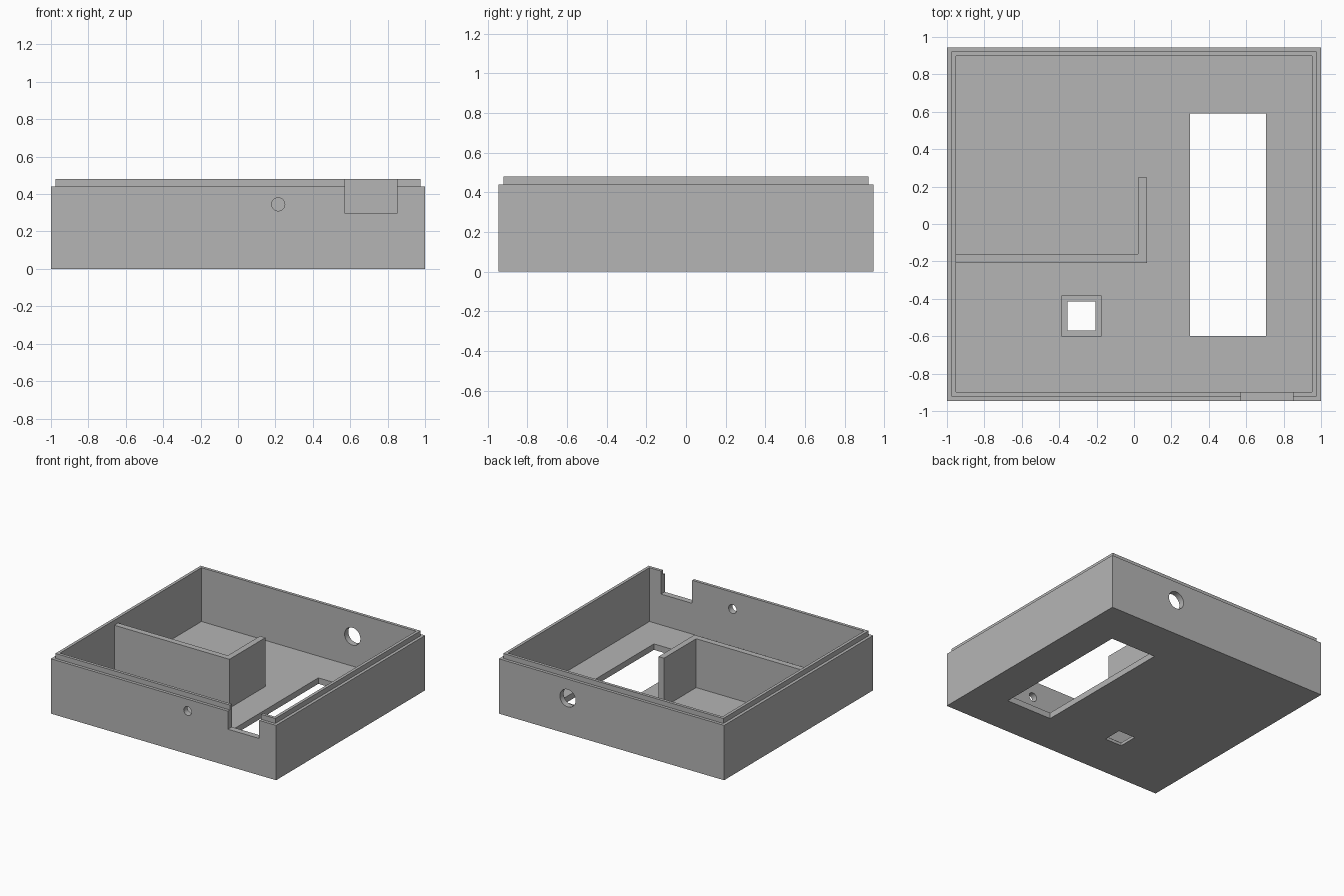
import bpy, bmesh, math

# Remove the default cube
cube = bpy.data.objects.get("Cube")
if cube:
    bpy.data.objects.remove(cube, do_unlink=True)

HALF_X, HALF_Y = 1.0, 0.945
WALL, LIP, RIM, TOP = 0.048, 0.024, 0.44, 0.48
OVER = 0.02  # overlap for cutters and buried ends

grey = bpy.data.materials.new("plain grey")
grey.use_nodes = True
colour = (0.46, 0.46, 0.46, 1)
grey.diffuse_color = colour
grey.node_tree.nodes["Principled BSDF"].inputs["Base Color"].default_value = colour


def make_object(name, bm):
    bmesh.ops.recalc_face_normals(bm, faces=bm.faces)
    mesh = bpy.data.meshes.new(name)
    bm.to_mesh(mesh)
    bm.free()
    mesh.materials.append(grey)
    obj = bpy.data.objects.new(name, mesh)
    bpy.context.collection.objects.link(obj)
    return obj


def prism(name, outline, z0, z1):
    bm = bmesh.new()
    face = bm.faces.new([bm.verts.new((x, y, z0)) for x, y in outline])
    top = bmesh.ops.extrude_face_region(bm, geom=[face])["geom"]
    verts = [v for v in top if isinstance(v, bmesh.types.BMVert)]
    bmesh.ops.translate(bm, verts=verts, vec=(0, 0, z1 - z0))
    return make_object(name, bm)


def box(name, x0, x1, y0, y1, z0, z1):
    return prism(name, [(x0, y0), (x1, y0), (x1, y1), (x0, y1)], z0, z1)


def rod(name, x, y, z, radius):
    bm = bmesh.new()
    bmesh.ops.create_cone(bm, cap_ends=True, segments=40, radius1=radius,
                          radius2=radius, depth=4 * WALL)
    obj = make_object(name, bm)
    obj.rotation_euler.x = math.pi / 2
    obj.location = (x, y, z)
    return obj


def cut(target, cutter):
    cutter.hide_render = True
    mod = target.modifiers.new(cutter.name, "BOOLEAN")
    mod.operation, mod.solver, mod.object = "DIFFERENCE", "EXACT", cutter
    bpy.context.view_layer.objects.active = target
    bpy.ops.object.modifier_apply(modifier=mod.name)
    bpy.data.objects.remove(cutter, do_unlink=True)


# Open tray: rectangular rings joined up the outside, over the lip, down the inside
bm = bmesh.new()
rings = []
for inset, z in [(0, 0), (0, RIM), (LIP, RIM), (LIP, TOP), (WALL, TOP), (WALL, WALL)]:
    x, y = HALF_X - inset, HALF_Y - inset
    rings.append([bm.verts.new((sx * x, sy * y, z))
                  for sx, sy in [(-1, -1), (1, -1), (1, 1), (-1, 1)]])
for lower, upper in zip(rings, rings[1:]):
    for i in range(4):
        j = (i + 1) % 4
        bm.faces.new((lower[i], lower[j], upper[j], upper[i]))
bm.faces.new(rings[0])
bm.faces.new(rings[-1])
tray = make_object("tray", bm)

# Floor openings: long window and stepped square socket
cut(tray, box("window_cutter", 0.3, 0.705, -0.6, 0.59, -OVER, WALL + OVER))
cut(tray, box("socket_cutter", -0.355, -0.205, -0.57, -0.415, -OVER, WALL + OVER))
cut(tray, box("recess_cutter", -0.387, -0.173, -0.6, -0.385, WALL / 2, WALL + OVER))

# Wall openings: front notch, small front hole, larger back hole
cut(tray, box("notch_cutter", 0.573, 0.85, -HALF_Y - OVER, -HALF_Y + WALL + OVER,
              0.295, TOP + OVER))
cut(tray, rod("front_hole_cutter", 0.215, -HALF_Y + WALL / 2, 0.345, 0.035))
cut(tray, rod("back_hole_cutter", 0.388, HALF_Y - WALL / 2, 0.287, 0.07))

# L-shaped inner partition
left, right, front, end = -HALF_X + WALL - OVER / 2, 0.07, -0.208, 0.248
partition = prism("partition", [
    (left, front), (right, front), (right, end), (right - WALL, end),
    (right - WALL, front + WALL), (left, front + WALL)], WALL - OVER / 2, RIM)

# Smooth the round holes, keep all other edges sharp
bpy.ops.object.select_all(action="DESELECT")
for obj in (tray, partition):
    obj.select_set(True)
bpy.context.view_layer.objects.active = tray
bpy.ops.object.shade_smooth_by_angle(angle=math.radians(30))
